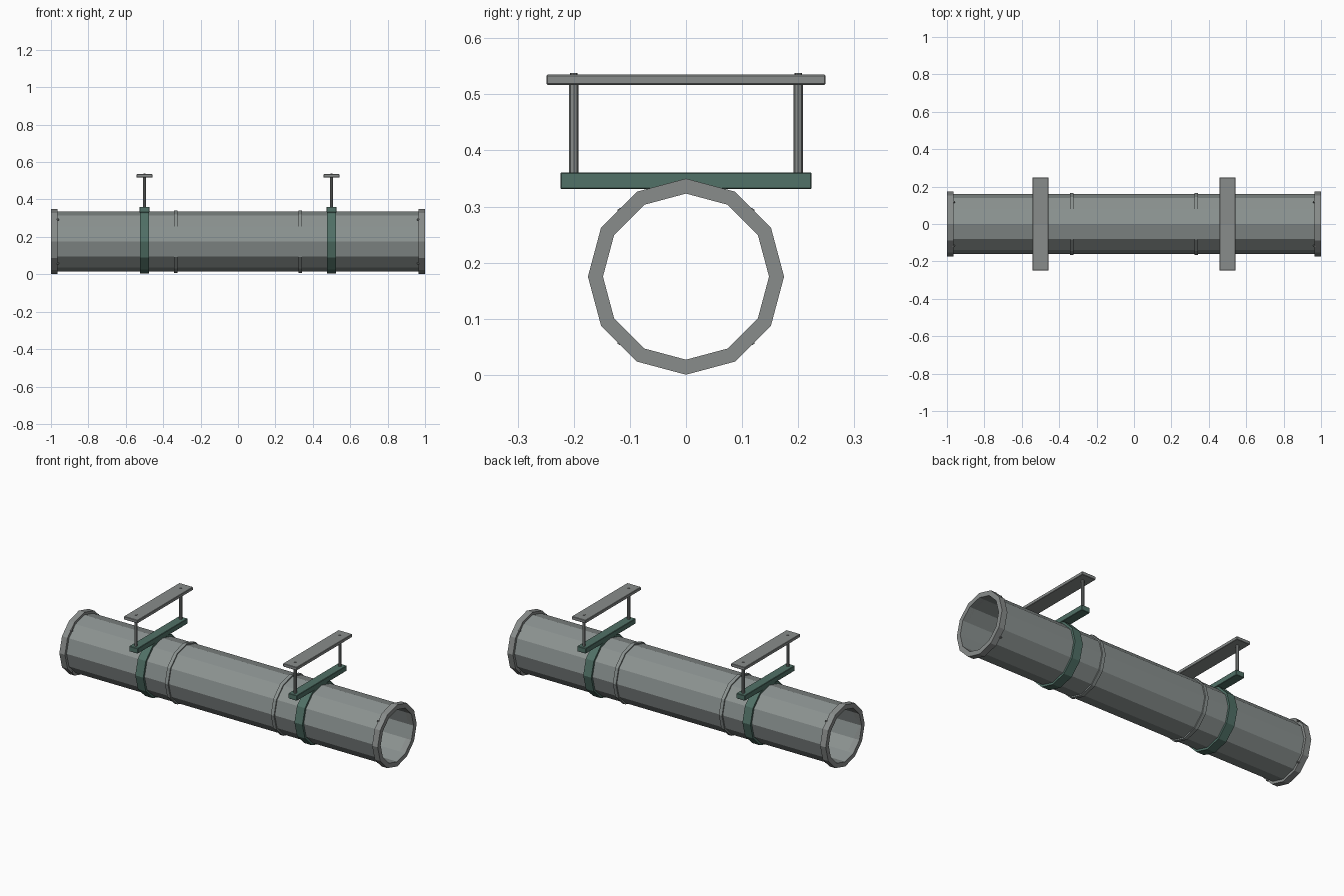
import bpy, bmesh, math
from mathutils import Matrix, Vector

if "Cube" in bpy.data.objects:
    bpy.data.objects.remove(bpy.data.objects["Cube"])

CZ = 0.1752  # height of the duct axis


def material(name, rgb):
    m = bpy.data.materials.new(name)
    m.diffuse_color = (*rgb, 1)
    m.use_nodes = True
    m.node_tree.nodes["Principled BSDF"].inputs["Base Color"].default_value = m.diffuse_color
    return m


duct_grey = material("duct grey", (0.26, 0.29, 0.283))
steel_grey = material("steel grey", (0.25, 0.265, 0.26))
green = material("dark green", (0.082, 0.165, 0.135))


def make(name, bm, mat):
    bmesh.ops.recalc_face_normals(bm, faces=bm.faces)
    me = bpy.data.meshes.new(name)
    bm.to_mesh(me)
    bm.free()
    me.materials.append(mat)
    ob = bpy.data.objects.new(name, me)
    bpy.context.collection.objects.link(ob)
    return ob


def tube(name, x0, x1, r_out, r_in, mat, n=12):
    """Hollow twelve-sided tube along x, a corner at the top."""
    bm = bmesh.new()
    loops = []
    for x, r in ((x0, r_out), (x1, r_out), (x1, r_in), (x0, r_in)):
        loops.append([bm.verts.new((x, r * math.sin(math.tau * i / n),
                                    CZ + r * math.cos(math.tau * i / n))) for i in range(n)])
    for k in range(4):
        a, b = loops[k], loops[(k + 1) % 4]
        for i in range(n):
            j = (i + 1) % n
            bm.faces.new((a[i], a[j], b[j], b[i]))
    return make(name, bm, mat)


def box(name, centre, size, mat, bevel=0.002):
    bm = bmesh.new()
    bmesh.ops.create_cube(bm, size=1, matrix=Matrix.Translation(centre) @ Matrix.Diagonal((*size, 1)))
    ob = make(name, bm, mat)
    mod = ob.modifiers.new("bevel", 'BEVEL')
    mod.width, mod.segments = bevel, 1
    return ob


def rod(name, p0, p1, r, mat, n=8):
    p0, p1 = Vector(p0), Vector(p1)
    d = p1 - p0
    m = Matrix.Translation((p0 + p1) / 2) @ d.to_track_quat('Z', 'Y').to_matrix().to_4x4()
    bm = bmesh.new()
    bmesh.ops.create_cone(bm, cap_ends=True, segments=n, radius1=r, radius2=r,
                          depth=d.length, matrix=m)
    return make(name, bm, mat)


# Duct shell
tube("duct_pipe", -0.998, 0.998, 0.16, 0.148, duct_grey)

for side, s in (("left", -1), ("right", 1)):
    # End flange with four small bolts on its inner face
    tube(f"{side}_flange", s * 1.0, s * 0.965, 0.1748, 0.148, steel_grey)
    for i in range(4):
        a = math.pi / 4 + i * math.pi / 2
        y, z = 0.166 * math.cos(a), CZ + 0.166 * math.sin(a)
        rod(f"{side}_flange_bolt_{i + 1}", (s * 0.97, y, z), (s * 0.957, y, z), 0.005, steel_grey, 6)

    # Raised seam band
    tube(f"{side}_seam", s * 0.333 - 0.01, s * 0.333 + 0.01, 0.167, 0.155, duct_grey)

    # Hanger: clamp strap, cross bar, two rods, ceiling plate
    x = s * 0.5
    tube(f"{side}_strap", x - 0.025, x + 0.025, 0.172, 0.155, green)
    box(f"{side}_cross_bar", (x, 0, 0.346), (0.053, 0.448, 0.03), green)
    box(f"{side}_ceiling_plate", (x, 0, 0.526), (0.086, 0.498, 0.018), steel_grey)
    for end, e in (("front", -1), ("back", 1)):
        y = e * 0.2
        rod(f"{side}_{end}_rod", (x, y, 0.345), (x, y, 0.53), 0.0085, steel_grey)
        rod(f"{side}_{end}_rod_tip", (x, y, 0.525), (x, y, 0.538), 0.0065, steel_grey)
